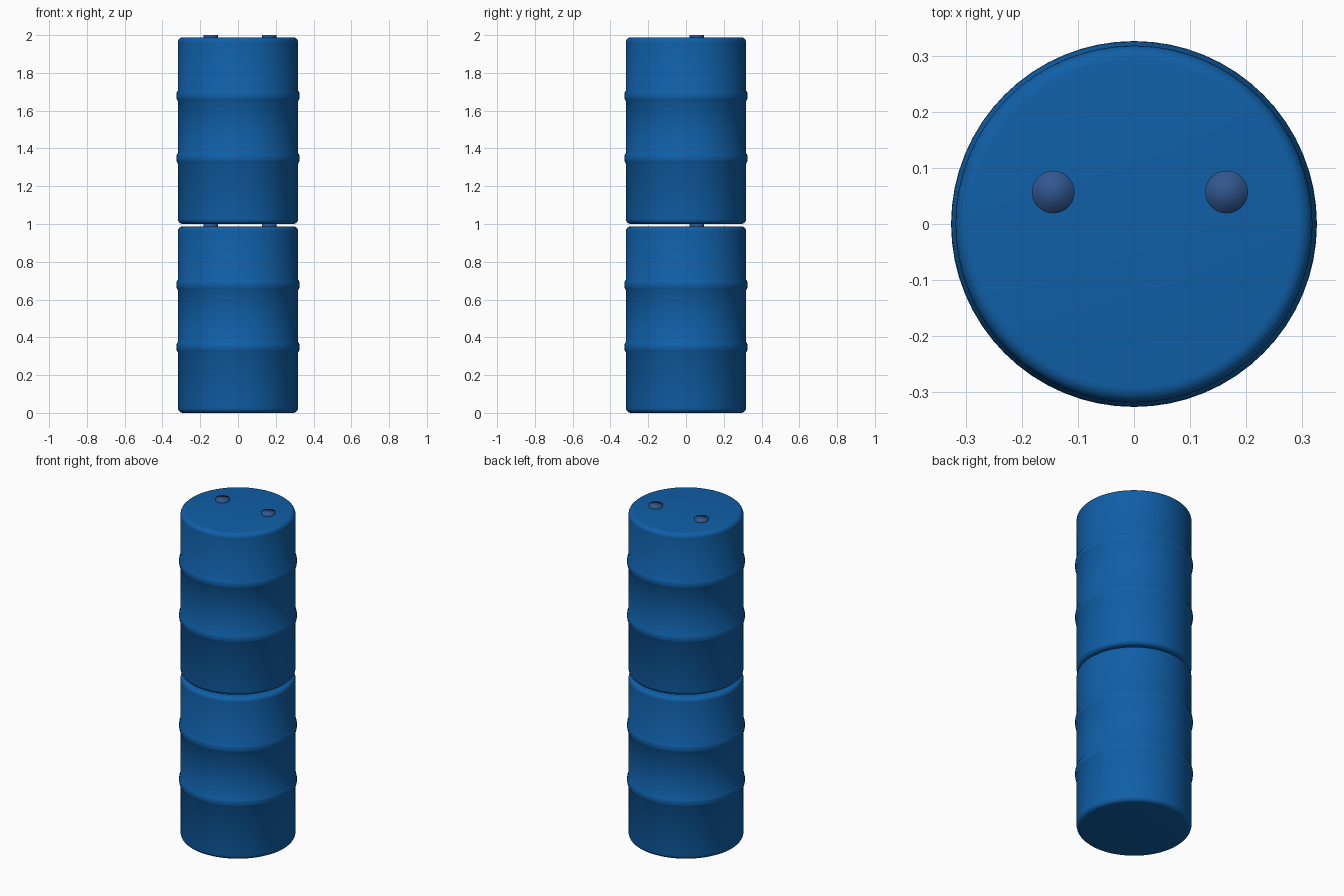
import bpy, bmesh, math

if "Cube" in bpy.data.objects:
    bpy.data.objects.remove(bpy.data.objects["Cube"])

RADIUS, RIB_R, HEIGHT, BEVEL = 0.318, 0.326, 0.988, 0.026
SEGMENTS = 64


def material(name, rgb):
    m = bpy.data.materials.new(name)
    m.diffuse_color = (*rgb, 1)
    m.use_nodes = True
    m.node_tree.nodes["Principled BSDF"].inputs["Base Color"].default_value = m.diffuse_color
    return m


blue = material("drum blue", (0.005, 0.115, 0.39))
grey_blue = material("cap grey blue", (0.03, 0.095, 0.27))


def finish(bm, name, mat):
    bmesh.ops.recalc_face_normals(bm, faces=bm.faces)
    for f in bm.faces:
        f.smooth = True
    me = bpy.data.meshes.new(name)
    bm.to_mesh(me)
    bm.free()
    me.materials.append(mat)
    ob = bpy.data.objects.new(name, me)
    bpy.context.collection.objects.link(ob)
    return ob


def corner(cz, a0, a1, steps=5):
    # quarter-round edge of the drum
    pts = []
    for i in range(steps + 1):
        a = math.radians(a0 + (a1 - a0) * i / steps)
        pts.append((RADIUS - BEVEL + BEVEL * math.cos(a), cz + BEVEL * math.sin(a)))
    return pts


def drum_profile():
    pts = corner(BEVEL, -90, 0)
    for z in (0.348, 0.678):  # two rolling hoops
        for i in range(7):
            t = -1 + i / 3
            pts.append((RADIUS + (RIB_R - RADIUS) * math.sqrt(max(0, 1 - t * t)), z + 0.028 * t))
    return pts + corner(HEIGHT - BEVEL, 0, 90)


def drum(name, z0):
    bm = bmesh.new()
    rings = []
    for r, z in drum_profile():
        rings.append([bm.verts.new((r * math.cos(2 * math.pi * k / SEGMENTS),
                                    r * math.sin(2 * math.pi * k / SEGMENTS), z0 + z))
                      for k in range(SEGMENTS)])
    for a, b in zip(rings, rings[1:]):
        for k in range(SEGMENTS):
            n = (k + 1) % SEGMENTS
            bm.faces.new((a[k], a[n], b[n], b[k]))
    bm.faces.new(rings[0][::-1])
    bm.faces.new(rings[-1])
    finish(bm, name, blue)


def bung(name, x, y, z0):
    bm = bmesh.new()
    bmesh.ops.create_cone(bm, cap_ends=True, segments=32, radius1=0.038, radius2=0.038, depth=0.024)
    bmesh.ops.translate(bm, verts=bm.verts, vec=(x, y, z0 + 1.0 - 0.012))
    finish(bm, name, grey_blue)


# two stacked drums, each with two bung caps
for label, z0 in (("lower", 0.0), ("upper", 1.0)):
    drum(label + "_drum", z0)
    bung(label + "_left_bung", -0.144, 0.057, z0)
    bung(label + "_right_bung", 0.165, 0.057, z0)
